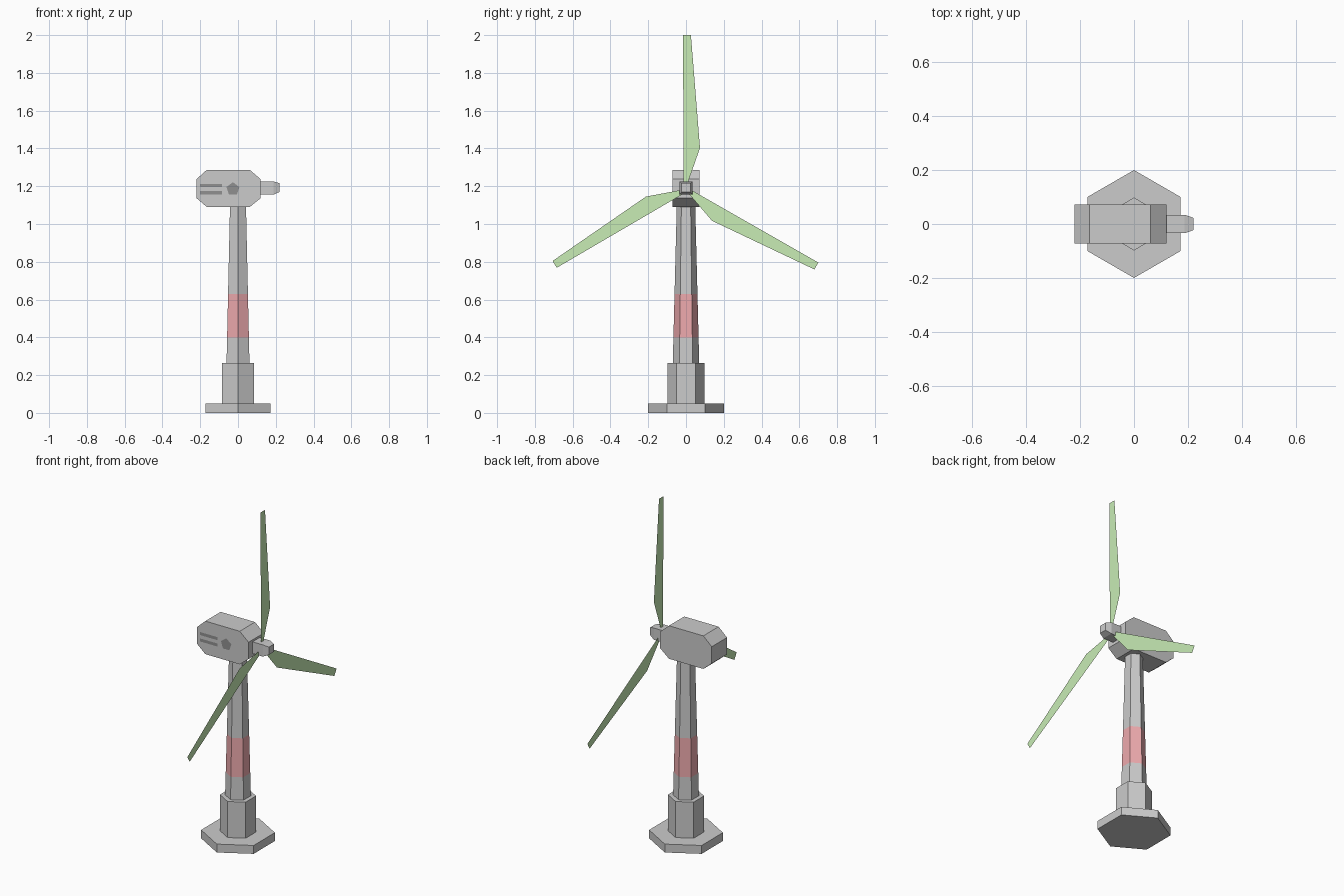
import bpy, bmesh
from math import sin, cos, pi, tau
from mathutils import Matrix, Vector

if "Cube" in bpy.data.objects:
    bpy.data.objects.remove(bpy.data.objects["Cube"])


def material(name, rgb):
    m = bpy.data.materials.new(name)
    m.diffuse_color = (*rgb, 1)
    m.use_nodes = True
    m.node_tree.nodes["Principled BSDF"].inputs["Base Color"].default_value = m.diffuse_color
    return m


GREEN = material("blade_green", (0.58, 0.84, 0.46))
RED = material("band_red", (0.85, 0.40, 0.42))
DARK = material("vent_dark", (0.28, 0.28, 0.28))


def make(name, verts, faces, mat=None, fix_normals=True):
    mesh = bpy.data.meshes.new(name)
    mesh.from_pydata(verts, [], faces)
    if fix_normals:
        bm = bmesh.new()
        bm.from_mesh(mesh)
        bmesh.ops.recalc_face_normals(bm, faces=bm.faces)
        bm.to_mesh(mesh)
        bm.free()
    obj = bpy.data.objects.new(name, mesh)
    bpy.context.collection.objects.link(obj)
    if mat:
        mesh.materials.append(mat)
    return obj


def loft(name, rings, mat=None, caps=True):
    """Skin a list of rings that have equal point counts."""
    n = len(rings[0])
    verts = [p for ring in rings for p in ring]
    faces = [(k * n + i, k * n + (i + 1) % n, (k + 1) * n + (i + 1) % n, (k + 1) * n + i)
             for k in range(len(rings) - 1) for i in range(n)]
    if caps:
        faces += [tuple(reversed(range(n))), tuple(range(len(verts) - n, len(verts)))]
    return make(name, verts, faces, mat)


def hexagon(r, z):
    return [(r * sin(-i * tau / 6), r * cos(-i * tau / 6), z) for i in range(6)]


# Foundation slab and pedestal
loft("foundation", [hexagon(0.20, 0), hexagon(0.20, 0.05)])
loft("pedestal", [hexagon(0.098, 0.05), hexagon(0.098, 0.265)])

# Tapered tower in three sections, the middle one red
def tower_ring(z):
    return hexagon(0.070 - 0.021 * (z - 0.265) / 0.825, z)


for name, z0, z1, mat in (("tower_lower", 0.265, 0.40, None),
                          ("tower_red_band", 0.40, 0.63, RED),
                          ("tower_upper", 0.63, 1.09, None)):
    loft(name, [tower_ring(z0), tower_ring(z1)], mat, caps=False)

# Nacelle: octagonal side profile extruded across y
profile = [(-0.165, 1.09), (0.062, 1.09), (0.12, 1.137), (0.12, 1.237),
           (0.062, 1.287), (-0.165, 1.287), (-0.22, 1.237), (-0.22, 1.137)]
W = 0.072
loft("nacelle", [[(x, y, z) for x, z in profile] for y in (W, -W)])

# Rotor hub with tapered nose
def square(x, w, z0, z1):
    return [(x, -w, z0), (x, w, z0), (x, w, z1), (x, -w, z1)]


loft("rotor_hub", [square(0.12, 0.034, 1.155, 1.225),
                   square(0.188, 0.034, 1.155, 1.225),
                   square(0.22, 0.023, 1.17, 1.216)])

# Three flat blades in the plane x = 0.16
outline = [(-0.012, 0.0), (0.003, 0.0), (0.074, 0.202), (0.026, 0.80), (-0.016, 0.80)]
for i, pivot_z in enumerate((1.20, 1.182, 1.182)):
    rot = Matrix.Translation((0.16, 0, pivot_z)) @ Matrix.Rotation(i * tau / 3, 4, 'X')
    verts = [rot @ Vector((0, y, z)) for y, z in outline]
    make(f"blade_{i + 1}", verts, [tuple(range(5))], GREEN, fix_normals=False)

# Dark vents and pentagon hatch on the front side of the nacelle
def panel(name, pts):
    make(name, [(x, -W - 0.001, z) for x, z in pts], [tuple(range(len(pts)))],
         DARK, fix_normals=False)


for i, z in enumerate((1.195, 1.157)):
    panel(f"vent_slot_{i + 1}", [(-0.2, z), (-0.085, z), (-0.085, z + 0.018), (-0.2, z + 0.018)])
panel("pentagon_hatch", [(-0.027 + 0.036 * cos(pi / 2 + k * tau / 5),
                          1.185 + 0.036 * sin(pi / 2 + k * tau / 5)) for k in range(5)])
